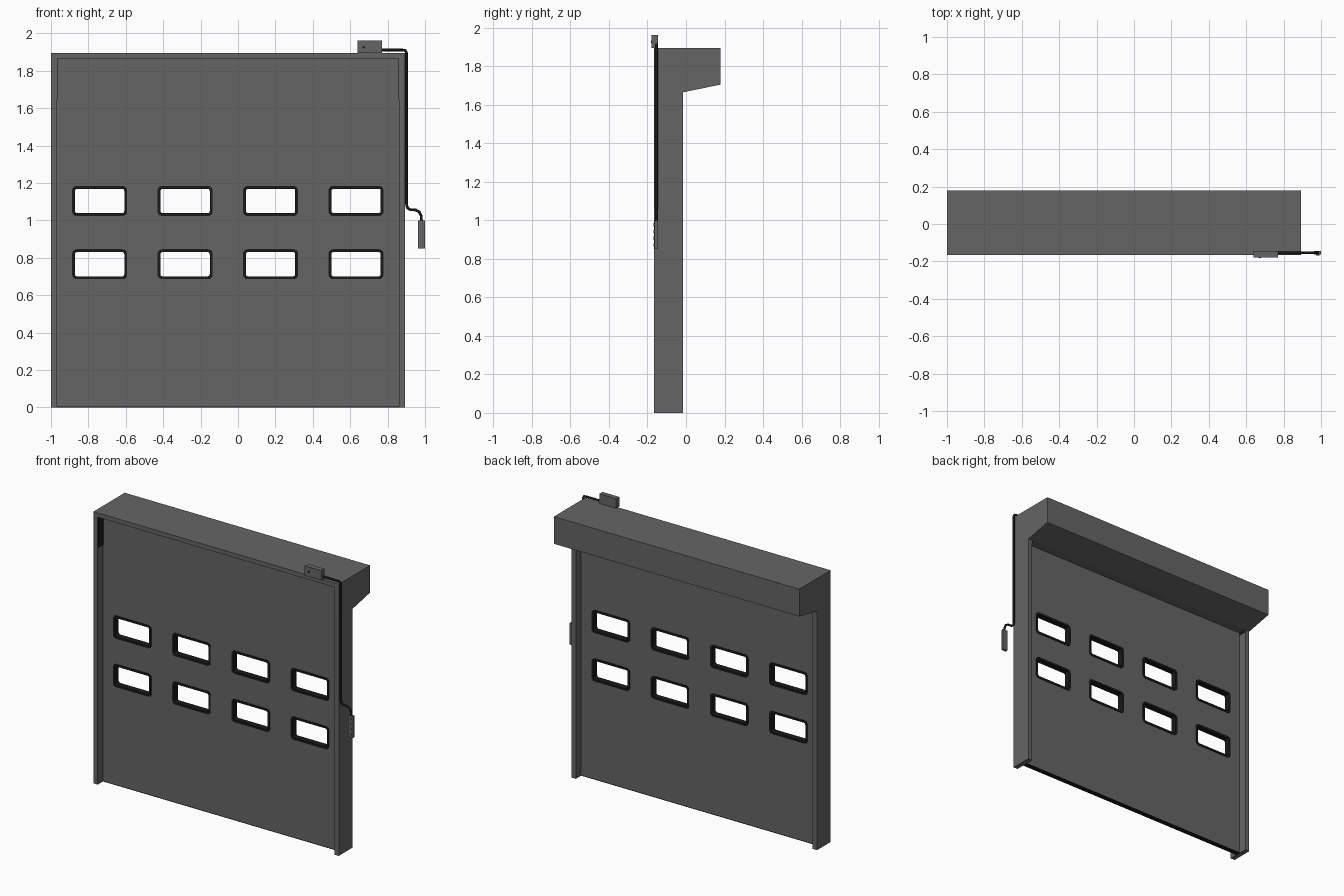
import bpy
from math import pi, sin, cos

old = bpy.data.objects.get("Cube")
if old:
    bpy.data.objects.remove(old, do_unlink=True)


def material(name, value):
    m = bpy.data.materials.new(name)
    m.use_nodes = True
    colour = (value, value, value, 1)
    m.diffuse_color = colour
    m.node_tree.nodes["Principled BSDF"].inputs["Base Color"].default_value = colour
    return m


GREY = material("dark grey metal", 0.13)
BLACK = material("black rubber", 0.01)

# Main dimensions
LEFT, RIGHT, POST = -1.0, 0.893, 0.033
FRONT, BACK, HOOD = -0.165, -0.015, 0.18
TOP, LINTEL, SOFFIT = 1.895, 1.865, 1.665
DOOR_Y = -0.09


def mesh_object(name, verts, faces, mat):
    mesh = bpy.data.meshes.new(name)
    mesh.from_pydata(verts, [], faces)
    mesh.materials.append(mat)
    ob = bpy.data.objects.new(name, mesh)
    bpy.context.collection.objects.link(ob)
    return ob


def prism(name, profile, x0, x1, mat):
    """Extrude a (y, z) profile along x."""
    n = len(profile)
    verts = [(x, y, z) for x in (x0, x1) for y, z in profile]
    faces = [list(range(n)), list(range(2 * n - 1, n - 1, -1))]
    faces += [[i, i + n, (i + 1) % n + n, (i + 1) % n] for i in range(n)]
    return mesh_object(name, verts, faces, mat)


def box(name, x0, x1, y0, y1, z0, z1, mat):
    return prism(name, [(y0, z0), (y0, z1), (y1, z1), (y1, z0)], x0, x1, mat)


def rounded_rect(cx, cz, w, h, r, steps=5):
    pts = []
    for k, (sx, sz) in enumerate([(1, 1), (-1, 1), (-1, -1), (1, -1)]):
        for i in range(steps + 1):
            a = (k + i / steps) * pi / 2
            pts.append((cx + sx * (w / 2 - r) + r * cos(a),
                        cz + sz * (h / 2 - r) + r * sin(a)))
    return pts


def to_mesh(name, curve, mat):
    """Turn a curve into a mesh object with one material."""
    temp = bpy.data.objects.new(name + "_curve", curve)
    bpy.context.collection.objects.link(temp)
    graph = bpy.context.evaluated_depsgraph_get()
    mesh = bpy.data.meshes.new_from_object(temp.evaluated_get(graph))
    bpy.data.objects.remove(temp, do_unlink=True)
    mesh.materials.clear()
    mesh.materials.append(mat)
    ob = bpy.data.objects.new(name, mesh)
    bpy.context.collection.objects.link(ob)
    return ob


def sheet(name, outlines, y, thickness, mat):
    """Upright plate filled between outlines; inner outlines become holes."""
    curve = bpy.data.curves.new(name, "CURVE")
    curve.dimensions = "2D"
    curve.fill_mode = "BOTH"
    curve.extrude = thickness / 2
    for pts in outlines:
        s = curve.splines.new("POLY")
        s.points.add(len(pts) - 1)
        for p, (x, z) in zip(s.points, pts):
            p.co = (x, z, 0, 1)
        s.use_cyclic_u = True
    ob = to_mesh(name, curve, mat)
    ob.rotation_euler.x = pi / 2
    ob.location.y = y
    return ob


# Side posts with the hood's end cheeks
cheek = [(FRONT, 0), (FRONT, TOP), (HOOD, TOP), (HOOD, 1.705),
         (BACK, SOFFIT), (BACK, 0)]
prism("right_post", cheek, LEFT, LEFT + POST, GREY)
prism("left_post", cheek, RIGHT - POST, RIGHT, GREY)

# Hood with the front lintel, open in front of the door
hood = [(FRONT, LINTEL), (FRONT, TOP), (HOOD, TOP), (HOOD, 1.705),
        (BACK, SOFFIT), (DOOR_Y + 0.02, SOFFIT), (DOOR_Y + 0.02, LINTEL)]
prism("hood", hood, LEFT + POST, RIGHT - POST, GREY)

# Black guides at the tops of the posts
for side, x in (("right", LEFT + POST), ("left", RIGHT - POST - 0.003)):
    box(side + "_top_guide", x, x + 0.003, FRONT + 0.002, BACK - 0.002,
        1.65, LINTEL, BLACK)

# Door panel with two rows of windows
centres = [(-0.74 + 0.457 * i, z) for z in (0.766, 1.104) for i in range(4)]
W, H, RIM = 0.294, 0.16, 0.015
x0, x1 = LEFT + POST, RIGHT - POST
outline = [(x0, 0.005), (x1, 0.005), (x1, LINTEL), (x0, LINTEL)]
holes = [rounded_rect(x, z, W - 0.004, H - 0.004, 0.022) for x, z in centres]
sheet("door_panel", [outline] + holes, DOOR_Y, 0.034, GREY)
box("bottom_seal", x0, x1, DOOR_Y - 0.017, DOOR_Y + 0.017, 0, 0.005, BLACK)

# Window frames
for i, (x, z) in enumerate(centres):
    sheet(f"window_frame_{i + 1}",
          [rounded_rect(x, z, W, H, 0.024),
           rounded_rect(x, z, W - 2 * RIM, H - 2 * RIM, 0.012)],
          DOOR_Y, 0.042, BLACK)

# Control box with its button
box("control_box", 0.64, 0.77, -0.18, -0.145, TOP, 1.962, GREY)
bpy.ops.mesh.primitive_cylinder_add(vertices=12, radius=0.007, depth=0.004,
                                    location=(0.672, -0.181, 1.927),
                                    rotation=(pi / 2, 0, 0))
button = bpy.context.object
button.name = "control_button"
button.data.materials.append(BLACK)

# Cable from the control box to the hand control
path = [(0.765, 1.911), (0.88, 1.911), (0.895, 1.909), (0.901, 1.895),
        (0.901, 1.09), (0.905, 1.068), (0.92, 1.058), (0.95, 1.056),
        (0.97, 1.045), (0.979, 1.025), (0.981, 0.995)]
cable = bpy.data.curves.new("cable", "CURVE")
cable.dimensions = "3D"
cable.bevel_depth = 0.0075
cable.bevel_resolution = 2
cable.use_fill_caps = True
spline = cable.splines.new("POLY")
spline.points.add(len(path) - 1)
for p, (x, z) in zip(spline.points, path):
    p.co = (x, -0.154, z, 1)
cable_ob = to_mesh("cable", cable, BLACK)
for poly in cable_ob.data.polygons:
    poly.use_smooth = len(poly.vertices) == 4

# Hand control with push buttons
box("hand_control", 0.963, 1.0, -0.163, -0.145, 0.85, 1.0, GREY)
for i in range(4):
    bpy.ops.mesh.primitive_cylinder_add(
        vertices=12, radius=0.009, depth=0.006,
        location=(0.9815, -0.165, 0.872 + 0.035 * i), rotation=(pi / 2, 0, 0))
    push = bpy.context.object
    push.name = f"push_button_{i + 1}"
    push.data.materials.append(GREY)
